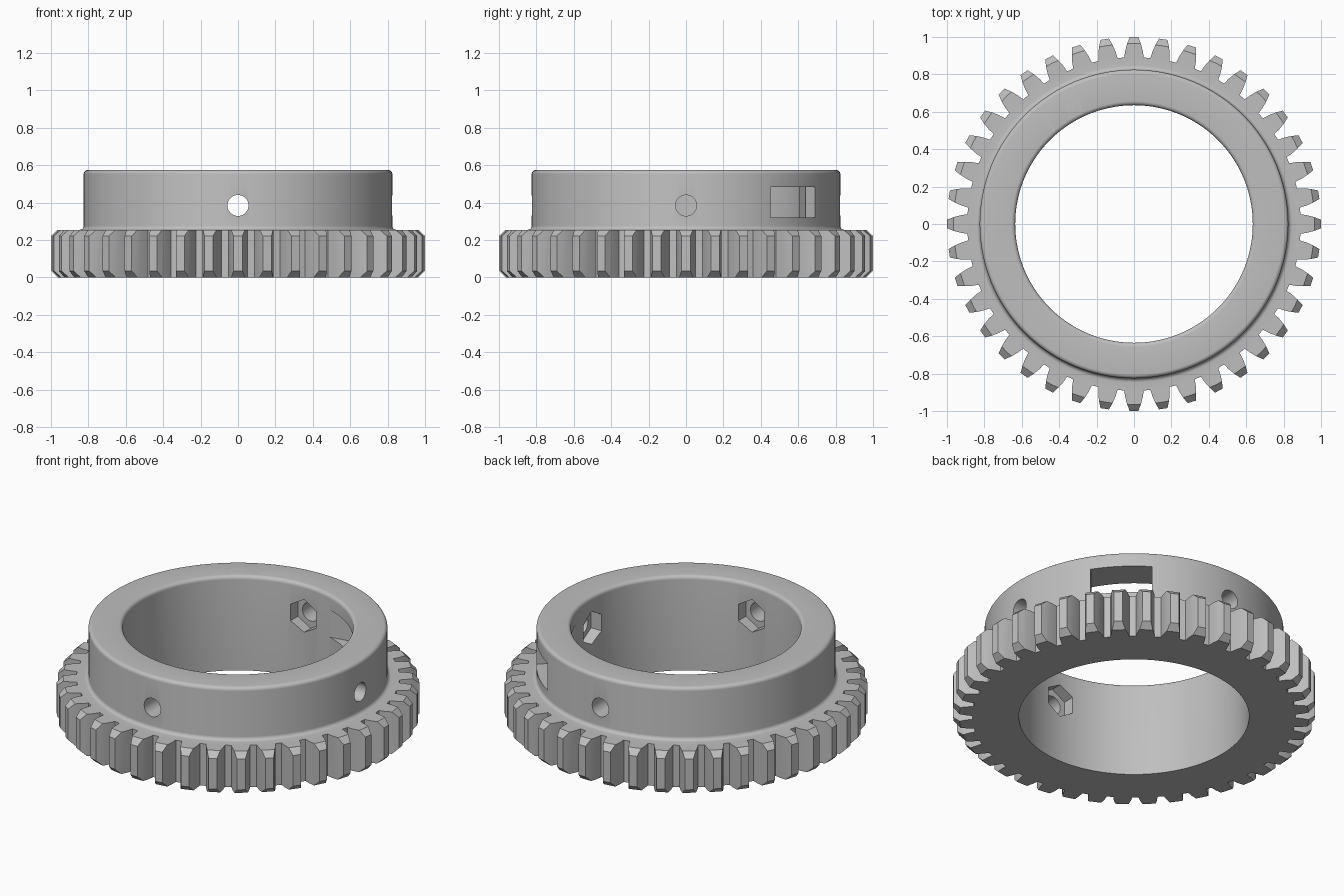
import bpy, bmesh
from math import sin, cos, pi, radians
from mathutils import Matrix, Vector

cube = bpy.data.objects.get("Cube")
if cube:
    bpy.data.objects.remove(cube, do_unlink=True)

TEETH, SEGMENTS = 40, 144
GEAR_TOP, TOP = 0.255, 0.575
BORE, COLLAR, FILLET = 0.635, 0.825, 0.022
HOLE_Z = 0.385

grey = bpy.data.materials.new("plain_grey")
grey.use_nodes = True
colour = (0.52, 0.52, 0.52, 1)
grey.diffuse_color = colour
grey.node_tree.nodes["Principled BSDF"].inputs["Base Color"].default_value = colour


def make(name, bm):
    bmesh.ops.recalc_face_normals(bm, faces=bm.faces)
    mesh = bpy.data.meshes.new(name)
    bm.to_mesh(mesh)
    bm.free()
    mesh.materials.append(grey)
    obj = bpy.data.objects.new(name, mesh)
    bpy.context.collection.objects.link(obj)
    return obj


def lathe(name, profile):
    """Solid of revolution from (radius, z) points that start and end on the axis."""
    bm = bmesh.new()
    verts = [bm.verts.new((r, 0, z)) for r, z in profile]
    edges = [bm.edges.new(pair) for pair in zip(verts, verts[1:])]
    bmesh.ops.spin(bm, geom=verts + edges, cent=(0, 0, 0), axis=(0, 0, 1),
                   angle=2 * pi, steps=SEGMENTS, use_duplicate=False)
    bmesh.ops.remove_doubles(bm, verts=bm.verts, dist=1e-5)
    return make(name, bm)


def prism(name, outline, z0, z1):
    bm = bmesh.new()
    face = bm.faces.new([bm.verts.new((x, y, z0)) for x, y in outline])
    new = bmesh.ops.extrude_face_region(bm, geom=[face])["geom"]
    bmesh.ops.translate(bm, vec=(0, 0, z1 - z0),
                        verts=[v for v in new if isinstance(v, bmesh.types.BMVert)])
    return make(name, bm)


def rod(name, sides, radius, start, end, angle):
    """Radial rod at the hole height, with one corner pointing up."""
    bm = bmesh.new()
    bmesh.ops.create_cone(bm, cap_ends=True, segments=sides, radius1=radius,
                          radius2=radius, depth=end - start)
    to_x = Matrix(((0, 0, 1), (1, 0, 0), (0, 1, 0))).to_4x4()
    bm.transform(Matrix.Rotation(angle, 4, 'Z')
                 @ Matrix.Translation(((start + end) / 2, 0, HOLE_Z)) @ to_x)
    return make(name, bm)


def arc(cx, cz, a0, a1, steps=6):
    return [(cx + FILLET * cos(a0 + (a1 - a0) * i / steps),
             cz + FILLET * sin(a0 + (a1 - a0) * i / steps)) for i in range(steps + 1)]


def combine(target, tool, operation):
    mod = target.modifiers.new(operation, 'BOOLEAN')
    mod.operation, mod.object, mod.solver = operation, tool, 'EXACT'
    bpy.context.view_layer.update()
    graph = bpy.context.evaluated_depsgraph_get()
    result = bpy.data.meshes.new_from_object(target.evaluated_get(graph))
    target.modifiers.clear()
    target.data = result
    bpy.data.objects.remove(tool, do_unlink=True)


# Toothed rim: one curved tooth profile repeated around the circle
half = [(0.89, 0.052), (0.925, 0.047), (0.963, 0.037), (1.0, 0.023)]
tooth = [(r, -w) for r, w in half] + [(r, w) for r, w in reversed(half)]
outline = []
for i in range(TEETH):
    turn = Matrix.Rotation(2 * pi * i / TEETH, 2)
    outline += [tuple(turn @ Vector(p)) for p in tooth]
gear = prism("gear_ring", outline, 0, GEAR_TOP)

# Bevel the tooth ends
combine(gear, lathe("end_bevel", [(0, -0.02), (0.943, -0.02), (1.003, 0.038),
                                  (1.003, GEAR_TOP - 0.036), (0.943, GEAR_TOP + 0.02),
                                  (0, GEAR_TOP + 0.02)]), 'INTERSECT')

# Collar with rounded rim and filleted foot
foot = arc(COLLAR + FILLET, GEAR_TOP + FILLET, 1.5 * pi, pi)
rim = arc(COLLAR - FILLET, TOP - FILLET, 0, pi / 2)
combine(gear, lathe("collar", [(0, 0.1), (COLLAR + FILLET, 0.1)] + foot + rim
                    + [(0, TOP)]), 'UNION')

# Bore with rounded upper edge
lip = arc(BORE + FILLET, TOP - FILLET, pi, pi / 2)
combine(gear, lathe("bore", [(0, -0.1), (BORE, -0.1)] + lip
                    + [(BORE + FILLET, 0.7), (0, 0.7)]), 'DIFFERENCE')

# Four screw holes, each with a hexagonal nut pocket inside
for k in range(4):
    combine(gear, rod("screw_hole", 32, 0.056, 0.5, 1.0, k * pi / 2), 'DIFFERENCE')
    combine(gear, rod("nut_pocket", 6, 0.1, 0.5, 0.70, k * pi / 2), 'DIFFERENCE')

# Window through the collar, flaring towards the bore
side = [(0.95, 0.17), (0.735, 0.17), (0.55, 0.30)]
diagonal = Matrix.Rotation(pi / 4, 2)
window = [tuple(diagonal @ Vector(p))
          for p in side + [(r, -t) for r, t in reversed(side)]]
combine(gear, prism("window", window, 0.32, 0.485), 'DIFFERENCE')

bpy.ops.object.select_all(action='DESELECT')
gear.select_set(True)
bpy.context.view_layer.objects.active = gear
bpy.ops.object.shade_smooth_by_angle(angle=radians(22))
